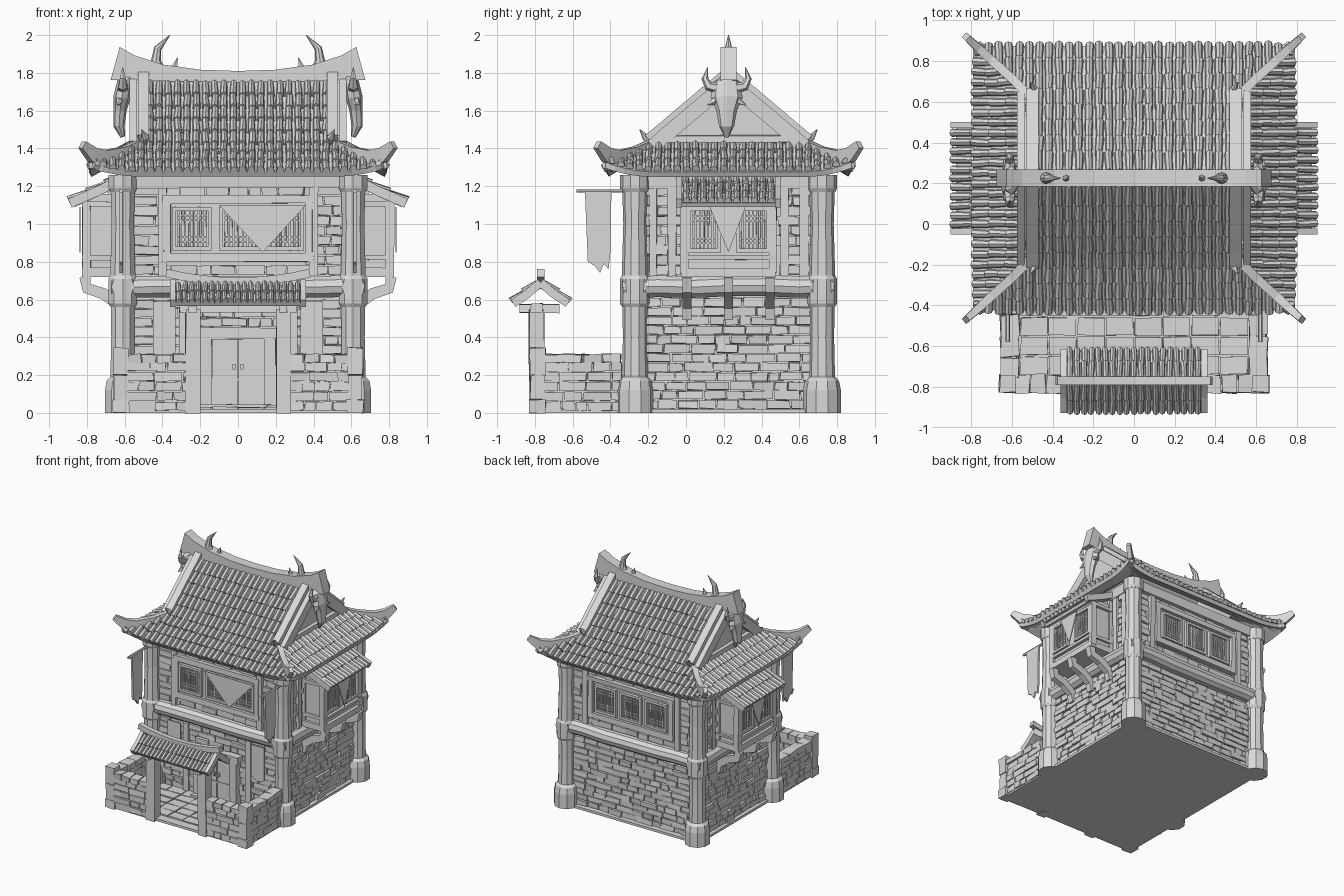
import bpy, bmesh, math, random
from mathutils import Vector as V, Matrix

random.seed(4)
if "Cube" in bpy.data.objects:
    bpy.data.objects.remove(bpy.data.objects["Cube"])

GREY = (0.7, 0.7, 0.7, 1)
mat = bpy.data.materials.new("plain grey")
mat.use_nodes = True
mat.diffuse_color = GREY
mat.node_tree.nodes["Principled BSDF"].inputs["Base Color"].default_value = GREY
I = Matrix.Identity(4)
CY = 0.225  # depth of the house centre line


def frame(x, y, angle):
    """Local frame on a wall: x along it, -y outwards, z up."""
    return Matrix.Translation((x, y, 0)) @ Matrix.Rotation(angle, 4, 'Z')


def done(bm, name):
    bmesh.ops.recalc_face_normals(bm, faces=bm.faces[:])
    me = bpy.data.meshes.new(name)
    bm.to_mesh(me)
    bm.free()
    me.materials.append(mat)
    ob = bpy.data.objects.new(name, me)
    bpy.context.collection.objects.link(ob)
    return ob


def box(bm, M, x0, x1, y0, y1, z0, z1, j=0.0):
    vs = bmesh.ops.create_cube(bm, size=1)["verts"]
    for v in vs:
        p = V(((x0 + x1) / 2 + v.co.x * (x1 - x0), (y0 + y1) / 2 + v.co.y * (y1 - y0),
               (z0 + z1) / 2 + v.co.z * (z1 - z0)))
        v.co = M @ (p + V([random.uniform(-j, j) for _ in range(3)]))


def skin(bm, rings, closed=True):
    rings = [[bm.verts.new(p) for p in r] for r in rings]
    n = len(rings[0])
    for a, b in zip(rings, rings[1:]):
        for i in range(n if closed else n - 1):
            k = (i + 1) % n
            bm.faces.new((a[i], a[k], b[k], b[i]))
    bm.faces.new(rings[0])
    bm.faces.new(rings[-1])


def loft(bm, pts, radii, n=8, M=I):
    """Sweep an ellipse (or a rectangle, n=4) along points."""
    pts = [M @ V(p) for p in pts]
    up = abs((pts[-1] - pts[0]).normalized().z) > 0.9
    ref = V((1, 0, 0)) if up else V((0, 0, 1))
    off, s = (math.pi / 4, math.sqrt(2)) if n == 4 else (0, 1)
    rings = []
    for i, p in enumerate(pts):
        t = (pts[min(i + 1, len(pts) - 1)] - pts[max(i - 1, 0)]).normalized()
        a = ref.cross(t).normalized()
        b = t.cross(a)
        r = radii[i] if isinstance(radii, list) else radii
        ra, rb = r if isinstance(r, tuple) else (r, r)
        rings.append([p + a * ra * s * math.cos(off + k * math.tau / n)
                      + b * rb * s * math.sin(off + k * math.tau / n) for k in range(n)])
    skin(bm, rings)


def plate(bm, M, outline, y0, y1):
    skin(bm, [[M @ V((x, y, z)) for x, z in outline] for y in (y0, y1)])


def stones(bm, M, u0, u1, z0, z1, depth=0.02, holes=()):
    """Rough courses of stone over a wall, leaving out the holes."""
    rows = max(1, round((z1 - z0) / 0.05))
    h = (z1 - z0) / rows
    for r in range(rows):
        u, z = u0, z0 + r * h
        while u < u1 - 0.01:
            e = min(u + random.uniform(0.06, 0.16), u1)
            c = (u + e) / 2
            if not any(a < c < b and lo < z + h / 2 < hi for a, b, lo, hi in holes):
                box(bm, M, u + .003, e - .003, -depth * random.uniform(.6, 1.2), .01,
                    z + .003, z + h - .003, .004)
            u = e


def lattice(bm, M, u0, u1, z0, z1, y, bars):
    """Window frame with thin bars."""
    for a, b, c, d in ((u0, u1, z0, z0 + .02), (u0, u1, z1 - .02, z1),
                       (u0, u0 + .02, z0, z1), (u1 - .02, u1, z0, z1)):
        box(bm, M, a, b, y - .025, y + .01, c, d)
    for i in range(1, bars):
        u = u0 + (u1 - u0) * i / bars
        box(bm, M, u - .005, u + .005, y - .012, y, z0, z1, .002)
    for f in (.2, .3, .7, .8):
        z = z0 + (z1 - z0) * f
        box(bm, M, u0, u1, y - .01, y, z - .004, z + .004)


def tiles(bm, path, t0, t1, pitch=0.075, w=0.021, h=0.026):
    """One run of overlapping half-round tiles down a path."""
    n = max(1, round((t1 - t0) / pitch))
    for i in range(n):
        a, b = V(path(t0 + (t1 - t0) * i / n)), V(path(t0 + (t1 - t0) * (i + 1.12) / n))
        t = (b - a).normalized()
        s = t.cross(V((0, 0, 1))).normalized()
        up = s.cross(t)
        a += s * random.uniform(-.004, .004)
        b += s * random.uniform(-.004, .004)
        k = h * random.uniform(.9, 1.3)
        skin(bm, [[p + s * w * q * c + up * (k * e * q + lift) for c, e in
                   ((-1, -.2), (-.75, .6), (0, 1), (.75, .6), (1, -.2))]
                  for p, q, lift in ((a, .85, 0), (b, 1, .008))])


def lerp(table, x):
    for (a, p), (b, q) in zip(table, table[1:]):
        if x <= b:
            return p + (q - p) * (x - a) / (b - a)
    return table[-1][1]


def slope(d):
    return lerp([(0, 1.77), (.155, 1.64), (.31, 1.51), (.4, 1.43), (.66, 1.27)], d)


def roof(x, y):
    ax, d = abs(x), abs(y - CY)
    z = slope(d)
    if ax > .5:
        z = min(z, lerp([(.5, 1.45), (.62, 1.37), (.8, 1.27)], ax))
    return z + .06 * max(0, (ax - .5) / .3) ** 2 * max(0, (d - .4) / .26) ** 2


def slab(name, xs, ys, zf):
    bm = bmesh.new()
    g = [[bm.verts.new((x, y, zf(x, y))) for y in ys] for x in xs]
    for i in range(len(xs) - 1):
        for k in range(len(ys) - 1):
            bm.faces.new((g[i][k], g[i + 1][k], g[i + 1][k + 1], g[i][k + 1]))
    m = done(bm, name).modifiers.new("thickness", 'SOLIDIFY')
    m.thickness, m.offset = .03, -1


def span(a, b, n):
    return [a + (b - a) * i / n for i in range(n + 1)]


FRONT, BACK = frame(0, -.25, 0), frame(0, .70, math.pi)
SIDES = [frame(.59, CY, math.pi / 2), frame(-.59, CY, -math.pi / 2)]

# House core and base
bm = bmesh.new()
box(bm, I, -.59, .59, -.25, .70, 0, 1.27)
box(bm, I, -.64, .64, -.81, .75, 0, .02)
done(bm, "house_core")

# Stone facing
bm = bmesh.new()
stones(bm, FRONT, -.56, .56, .02, .6, holes=[(-.2, .2, 0, .47)])
stones(bm, BACK, -.56, .56, .02, .6)
for M in (FRONT, BACK):
    stones(bm, M, -.56, .56, .73, 1.2, holes=[(-.4, .4, .79, 1.16)])
for M in SIDES:
    stones(bm, M, -.45, .45, .02, .61, .03)
    stones(bm, M, -.45, .45, .73, 1.2, .03, holes=[(-.25, .25, .7, 1.25)])
done(bm, "stone_walls")

# Corner columns with heavy bases and collars
bm = bmesh.new()
for x in (-.61, .61):
    for y in (-.27, .72):
        for zs, rs in (([0, .12, .17, .19], [.1, .1, .09, .07]), ([.15, .4, .62], [.07, .064, .068]),
                       ([.56, .58, .71, .73], [.068, .08, .08, .068]),
                       ([.72, 1, 1.2], [.07, .062, .068]), ([1.17, 1.19, 1.26], [.07, .08, .08])):
            loft(bm, [(x, y, z) for z in zs], rs, 10)
done(bm, "corner_columns")

# Floor logs, top beams and wall posts
bm = bmesh.new()
for M, L in ((FRONT, .67), (BACK, .67), (SIDES[0], .56), (SIDES[1], .56)):
    loft(bm, [(u, -.02, .67 + random.uniform(-.006, .006)) for u in span(-L, L, 6)], .06, 10, M)
    box(bm, M, -L + .05, L - .05, -.05, .02, 1.19, 1.27, .004)
for M, us in ((FRONT, (.4,)), (BACK, (.43,)), (SIDES[0], (.3, .4)), (SIDES[1], (.3, .4))):
    for u in us:
        for s in (-1, 1):
            box(bm, M, s * u - .022, s * u + .022, -.04, .01, .72, 1.2, .004)
done(bm, "timber_beams")

# Front and back window panels
bm = bmesh.new()
for M in (FRONT, BACK):
    box(bm, M, -.38, .38, -.02, .01, .8, 1.15)
    for z0, z1 in ((.8, .845), (1.11, 1.15)):
        box(bm, M, -.4, .4, -.045, 0, z0, z1, .004)
    for s in (-1, 1):
        box(bm, M, s * .375 - .02, s * .375 + .02, -.045, 0, .8, 1.15, .003)
lattice(bm, FRONT, -.35, -.14, .86, 1.09, -.02, 9)
lattice(bm, FRONT, -.1, .35, .86, 1.09, -.02, 18)
for c in (-.235, 0, .235):
    lattice(bm, BACK, c - .1, c + .1, .86, 1.09, -.02, 9)
done(bm, "window_panels")

# House door
bm = bmesh.new()
for s in (-1, 1):
    box(bm, FRONT, s * .17 - .03, s * .17 + .03, -.06, .01, .02, .44, .004)
    box(bm, FRONT, s * .07 - .067, s * .07 + .067, -.03, .01, .04, .39)
    box(bm, FRONT, s * .02 - .008, s * .02 + .008, -.045, 0, .23, .26)
    box(bm, FRONT, s * .29 - .025, s * .29 + .025, -.035, .01, .02, .6, .004)
box(bm, FRONT, -.22, .22, -.065, .01, .39, .45, .004)
box(bm, FRONT, -.2, .2, -.1, .01, .02, .045, .003)
box(bm, FRONT, -.13, .13, -.035, .01, .17, .185)
done(bm, "house_door")

# Bay windows with small tiled roofs and brackets
bm, bt = bmesh.new(), bmesh.new()
for M in SIDES:
    box(bm, M, -.23, .23, -.21, 0, .75, 1.16)
    for a, b in ((.72, .77), (.81, .835), (1.09, 1.12)):
        box(bm, M, -.25, .25, -.235, 0, a, b, .003)
    for s in (-1, 1):
        box(bm, M, s * .235 - .02, s * .235 + .02, -.235, -.19, .74, 1.12, .003)
        box(bm, M, s * .235 - .012, s * .235 + .012, -.05, 0, .74, 1.2)
        lattice(bm, M, s * .13 - .09, s * .13 + .09, .85, 1.09, -.21, 8)
        loft(bm, [(s * .262, 0, 1.25), (s * .262, -.15, 1.175), (s * .262, -.3, 1.11)], (.015, .025), 4, M)
        plate(bm, M, [(s * .22, 1.1), (s * .22, 1.22), (s * .2, 1.22), (s * .2, 1.1)], -.1, 0)
    for u in (-.22, 0, .22):
        loft(bm, [(u, -.02, .5), (u, -.04, .57), (u, -.12, .63), (u, -.21, .66), (u, -.22, .72)],
             (.024, .03), 4, M)
    plate(bm, M, [(-.1, 1.09), (.09, 1.09), (.0, .85)], -.25, -.243)
    loft(bm, [(0, .02, 1.24), (0, -.28, 1.1)], (.25, .012), 4, M)
    for u in span(-.225, .225, 10):
        tiles(bt, lambda t: M @ V((u, -t, 1.25 - .46 * t)), 0, .29, .1, .02, .024)
done(bm, "bay_windows")
done(bt, "bay_roof_tiles")

# Main roof boards: upper gabled part and lower skirts
ys = span(CY - .65, CY + .65, 26)
slab("upper_roof", span(-.53, .53, 10), ys, lambda x, y: slope(abs(y - CY)))
for name, a, b in (("left_skirt", .5, .79), ("right_skirt", -.79, -.5)):
    slab(name, span(a, b, 8), ys, roof)

# Roof tiles
bm = bmesh.new()
for x in span(-.76, .76, 31):
    d0 = .03 if abs(x) < .5 else .395 + (abs(x) - .5) * .88
    for s in (-1, 1):
        tiles(bm, lambda t: (x, CY + s * t, roof(x, CY + s * t)), d0, .645)
for y in span(CY - .62, CY + .62, 25):
    x0 = max(.52, .5 + (abs(y - CY) - .395) * 1.14)
    for s in (-1, 1):
        tiles(bm, lambda t: (s * t, y, roof(s * t, y)), x0, .775)
done(bm, "roof_tiles")

# Gable walls and trims
bm = bmesh.new()
for M in SIDES:
    plate(bm, M, [(-.36, 1.42), (.36, 1.42), (.16, 1.6), (0, 1.75), (-.16, 1.6)], .05, .1)
    box(bm, M, -.33, .33, .02, .06, 1.43, 1.47, .004)
    for s in (-1, 1):
        loft(bm, [(s * d, .035, slope(d) - .02) for d in span(0, .4, 5)], (.02, .04), 4, M)
done(bm, "gables")

# Ridge, descending ridges, upturned hips and spikes
bm = bmesh.new()
ridge = [(-.65, 1.85), (-.56, 1.825), (-.4, 1.8), (-.2, 1.785), (0, 1.78)]
ridge += [(-x, z) for x, z in reversed(ridge[:-1])]
loft(bm, [(x, CY, z) for x, z in ridge], [(.042, .03 + .06 * abs(x / .65) ** 3) for x, z in ridge], 4)
for sx in (-1, 1):
    for sy in (-1, 1):
        loft(bm, [(sx * .5, CY + sy * d, slope(d) + .025) for d in span(0, .42, 6)], (.03, .035), 4)
        hip = [(.48, .37, 1.43), (.6, .49, 1.375), (.7, .58, 1.35), (.77, .645, 1.365), (.825, .695, 1.42)]
        loft(bm, [(sx * x, CY + sy * d, z) for x, d, z in hip],
             [(.022, .03), (.022, .035), (.022, .04), (.02, .04), (.016, .022)], 4)
        loft(bm, [(sx * .5, CY + sy * .4, 1.44), (sx * .49, CY + sy * .44, 1.46),
                  (sx * .51, CY + sy * .47, 1.5)], [.028, .02, .003], 6)
        loft(bm, [(sx * .72, CY + sy * .62, 1.3), (sx * .77, CY + sy * .65, 1.315)], .025, 6)
done(bm, "roof_ridges")

# Ridge horns and gable skulls
bm = bmesh.new()
for s in (-1, 1):
    loft(bm, [(s * x, CY, z) for x, z in ((.41, 1.8), (.435, 1.86), (.425, 1.93), (.36, 2))],
         [.035, .028, .02, .002], 8)
    loft(bm, [(s * .32, CY, 1.79), (s * .335, CY, 1.84), (s * .32, CY, 1.88)], [.022, .016, .002], 6)
    loft(bm, [(s * x, CY - .01, z) for x, z in
              ((.57, 1.78), (.6, 1.75), (.615, 1.67), (.625, 1.6), (.63, 1.52), (.61, 1.46))],
         [(.03, .02), (.07, .04), (.085, .045), (.055, .035), (.04, .03), (.012, .012)], 8)
    for k in (-1, 1):
        loft(bm, [(s * .61, CY + k * a - .01, z) for a, z in
                  ((.05, 1.72), (.095, 1.73), (.115, 1.77), (.1, 1.83))], [.03, .026, .018, .002], 6)
        loft(bm, [(s * .62, CY + k * .05 - .01, 1.66), (s * .64, CY + k * .1 - .01, 1.63)], [.025, .004], 5)
done(bm, "horns_and_skulls")

# Courtyard walls, corner posts and paving
bm = bmesh.new()
runs = [(s * .61, -.55, math.pi / 2, .21) for s in (-1, 1)] + [(s * .43, -.785, 0, .16) for s in (-1, 1)]
for x, y, ang, L in runs:
    box(bm, frame(x, y, ang), -L, L, -.025, .025, 0, .27)
    for turn in (0, math.pi):
        stones(bm, frame(x, y, ang + turn) @ Matrix.Translation((0, -.02, 0)), -L, L, .01, .27)
    for a in span(-L, L - L / 2, 3):
        box(bm, frame(x, y, ang), a + .003, a + L / 2 - .003, -.045, .045, .265, .31, .006)
for s in (-1, 1):
    for z0, z1, r in ((0, .07, .045), (.07, .2, .038), (.2, .345, .04)):
        box(bm, I, s * .62 - r, s * .62 + r, -.785 - r, -.785 + r, z0, z1, .004)
for x in span(-.56, .42, 7):
    for y in span(-.74, -.36, 4):
        box(bm, I, x + .003, x + .137, y + .003, y + .09, .01, .03, .003)
done(bm, "courtyard")

# Gate posts and tiled gate roof
bm, bt = bmesh.new(), bmesh.new()
for s in (-1, 1):
    box(bm, I, s * .24 - .038, s * .24 + .038, -.83, -.75, 0, .55, .004)
    box(bm, I, s * .24 - .02, s * .24 + .02, -.88, -.67, .53, .575, .003)
    loft(bm, [(0, -.77, .67), (0, -.77 + s * .14, .575)], (.33, .01), 4)
    for k in (-1, 1):
        loft(bm, [(k * .345, -.77, .69), (k * .345, -.77 + s * .07, .63), (k * .345, -.77 + s * .145, .58)],
             (.015, .022), 4)
    for x in span(-.315, .315, 18):
        tiles(bt, lambda t: (x, -.77 + s * t, .69 - .75 * t), .01, .14, .07, .016, .022)
box(bm, I, -.31, .31, -.82, -.76, .53, .58, .004)
loft(bm, [(x, -.77, .695 + .045 * (x / .38) ** 2) for x in span(-.38, .38, 8)], (.02, .022), 4)
done(bm, "gate")
done(bt, "gate_roof_tiles")

# Hanging cloths and pole banners
bm = bmesh.new()
plate(bm, FRONT, [(-.1, 1.1), (.36, 1.1), (.13, .85)], -.06, -.053)
rag = [(-.07, 1.17), (.07, 1.17), (.065, .85), (.055, .76), (.03, .79), (.01, .74), (-.02, .78), (-.055, .8)]
for s in (-1, 1):
    plate(bm, FRONT, [(s * .33, .59), (s * .45, .59), (s * .45, .31), (s * .39, .29), (s * .33, .32)], -.045, -.037)
    plate(bm, frame(s * .62, -.465, math.pi / 2), rag, -.008, .008)
    loft(bm, [(s * .62, -.58, 1.175), (s * .62, -.28, 1.175)], .011, 6)
done(bm, "cloth_banners")
